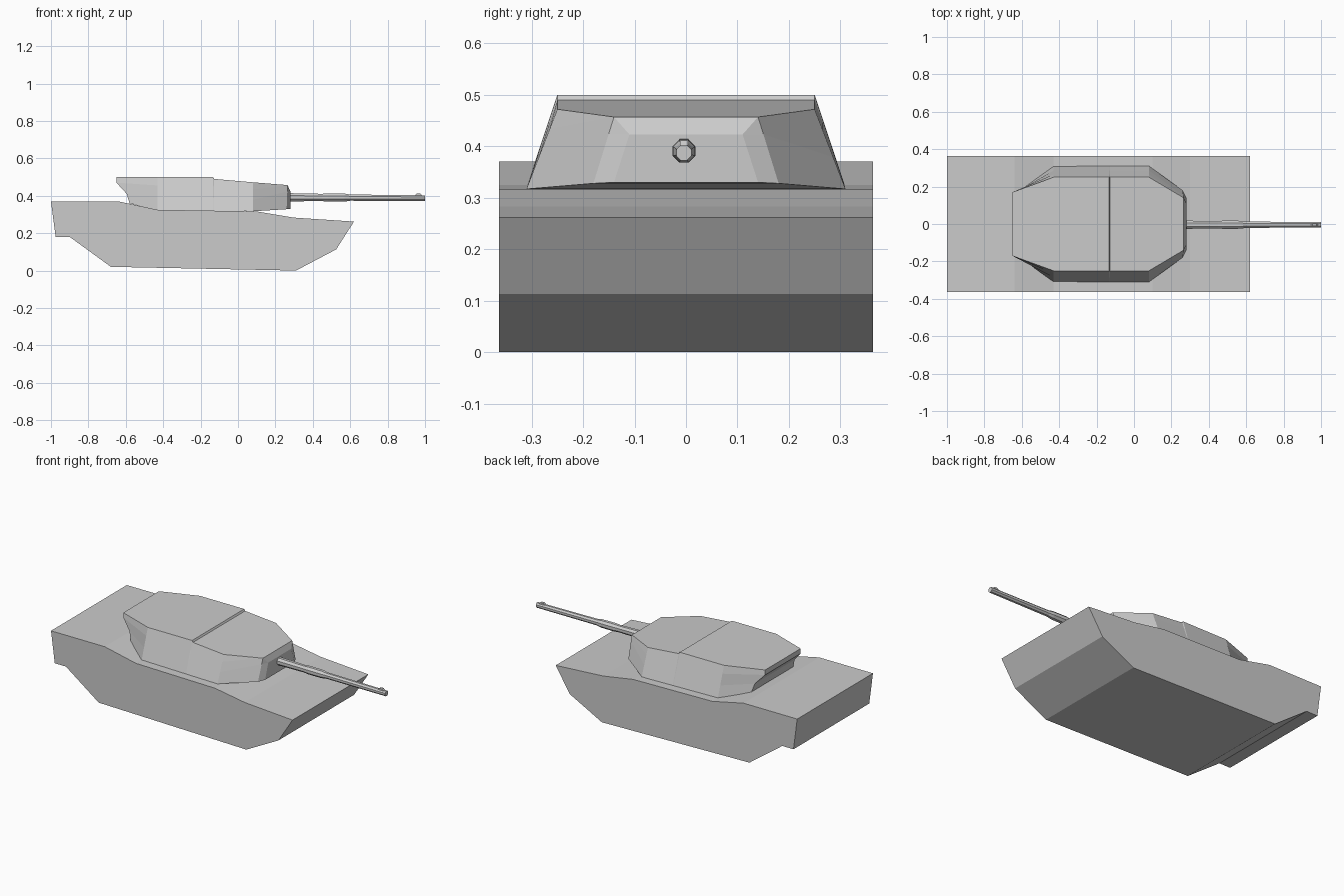
import bpy
import bmesh
from math import sin, cos, tau
from mathutils import Vector

cube = bpy.data.objects.get("Cube")
if cube:
    bpy.data.objects.remove(cube, do_unlink=True)

grey = bpy.data.materials.new("plain_grey")
grey.use_nodes = True
grey.diffuse_color = (0.6, 0.6, 0.6, 1)
grey.node_tree.nodes["Principled BSDF"].inputs["Base Color"].default_value = (0.6, 0.6, 0.6, 1)


def finish(bm, name):
    bmesh.ops.remove_doubles(bm, verts=bm.verts, dist=0.0005)
    bmesh.ops.recalc_face_normals(bm, faces=bm.faces)
    mesh = bpy.data.meshes.new(name)
    bm.to_mesh(mesh)
    bm.free()
    mesh.materials.append(grey)
    obj = bpy.data.objects.new(name, mesh)
    bpy.context.collection.objects.link(obj)
    return obj


def loft(name, loops, strip_caps=False):
    """Join closed loops of equal length; cap ends with one face or mirrored strips."""
    bm = bmesh.new()
    rings = [[bm.verts.new(p) for p in loop] for loop in loops]
    n = len(rings[0])
    for a, b in zip(rings, rings[1:]):
        for i in range(n):
            j = (i + 1) % n
            bm.faces.new((a[i], a[j], b[j], b[i]))
    for ring in (rings[0], rings[-1]):
        if strip_caps:
            for i in range(n // 2 - 1):
                bm.faces.new((ring[i], ring[i + 1], ring[n - 2 - i], ring[n - 1 - i]))
        else:
            bm.faces.new(ring)
    return finish(bm, name)


# Hull: side profile extruded across the width
profile = [(-1, 0.37), (-0.64, 0.37), (-0.43, 0.325), (0.1, 0.316), (0.3, 0.283), (0.62, 0.262),
           (0.525, 0.113), (0.31, 0), (-0.68, 0.02), (-0.9, 0.18), (-0.975, 0.18)]
loft("hull", [[(x, y, z) for x, z in profile] for y in (-0.363, 0.363)])


# Turret: one column of side points per station, mirrored into a loop
def column(low, high, steps):
    low, high = Vector(low), Vector(high)
    return [low.lerp(high, t) for t in steps]


even = (0, 0.4, 0.75, 1)
stations = [
    [(-0.58, 0.2, 0.36), (-0.595, 0.19, 0.41), (-0.65, 0.17, 0.47), (-0.65, 0.17, 0.5)],
    column((-0.43, 0.31, 0.32), (-0.43, 0.25, 0.5), even),
    column((-0.133, 0.31, 0.318), (-0.133, 0.25, 0.5), even),
    column((-0.127, 0.31, 0.318), (-0.127, 0.25, 0.49), even),
    column((0.08, 0.31, 0.317), (0.08, 0.25, 0.472), even),
    column((0.26, 0.18, 0.328), (0.265, 0.14, 0.457), (0, 0.74, 1, 1)),
    [(0.28, 0.14, 0.33), (0.28, 0.11, 0.423), (0.265, 0.14, 0.457), (0.265, 0.14, 0.457)],
]
loops = [[tuple(p) for p in s] + [(p[0], -p[1], p[2]) for p in reversed(s)] for s in stations]
loft("turret", loops, strip_caps=True)

# Gun barrel: eight-sided tube with a slightly swollen middle sleeve
sections = [(0.26, 0.024), (0.45, 0.021), (0.48, 0.024), (0.57, 0.023), (0.6, 0.018), (1, 0.016)]
barrel = []
for x, r in sections:
    angles = [tau * (i + 0.5) / 8 for i in range(8)]
    z = 0.392 - 0.006 * (x - 0.26)
    barrel.append([(x, -0.004 + r * cos(a), z + r * sin(a)) for a in angles])
loft("gun_barrel", barrel)

# Muzzle sight: small block on top of the barrel end
sight = [(0.945, 0.4), (0.955, 0.411), (0.975, 0.411), (0.985, 0.4)]
loft("muzzle_sight", [[(x, y, z) for x, z in sight] for y in (-0.012, 0.004)])
